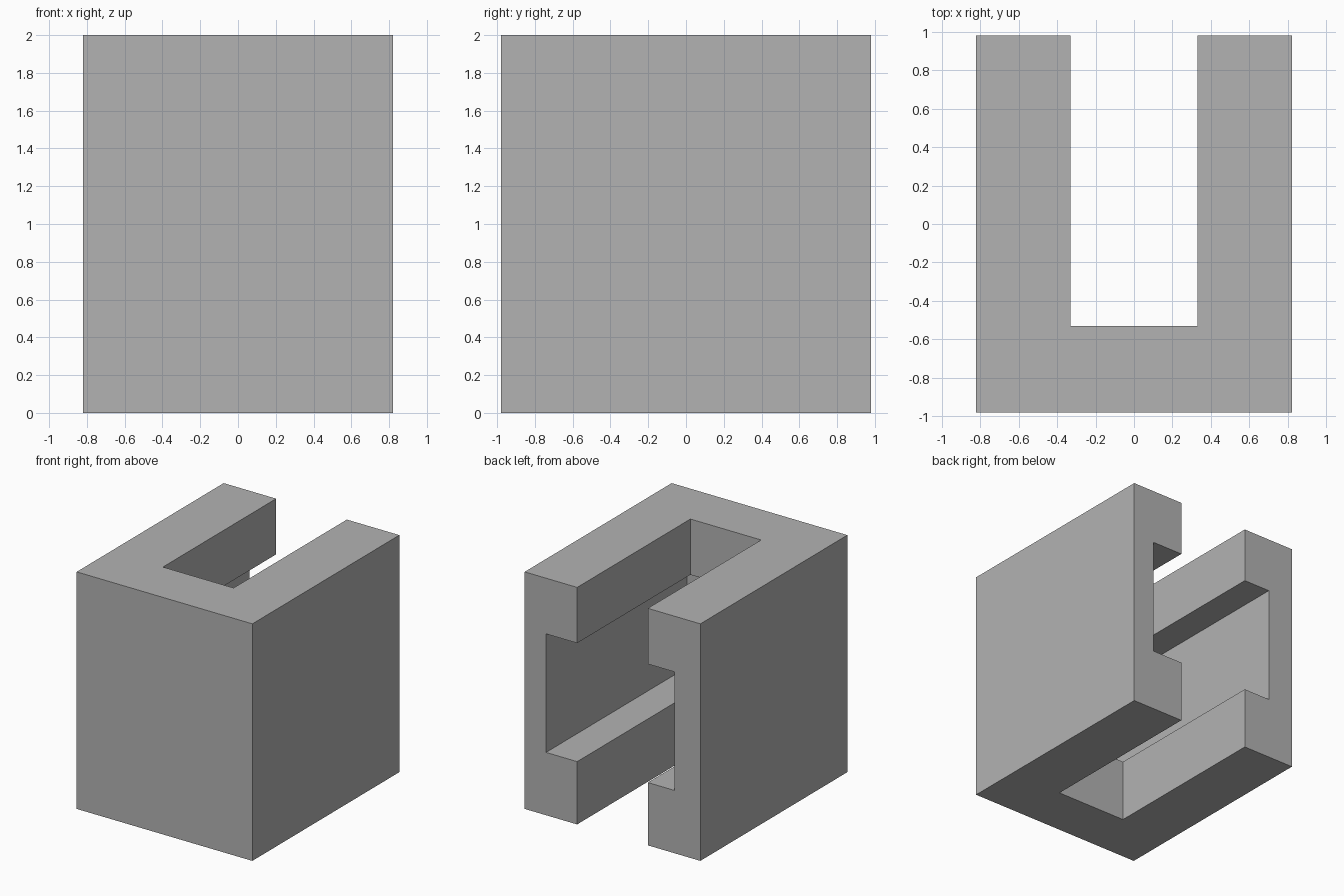
import bpy

default = bpy.data.objects.get("Cube")
if default:
    bpy.data.objects.remove(default, do_unlink=True)

grey = bpy.data.materials.new("plain_grey")
colour = (0.45, 0.45, 0.45, 1)
grey.use_nodes = True
grey.diffuse_color = colour
grey.node_tree.nodes["Principled BSDF"].inputs["Base Color"].default_value = colour


def box(name, low, high):
    """Axis-aligned box between two corners."""
    bpy.ops.mesh.primitive_cube_add(size=1)
    ob = bpy.context.object
    ob.name = name
    for v in ob.data.vertices:
        v.co = [(a + b) / 2 + c * (b - a) for a, b, c in zip(low, high, v.co)]
    ob.data.materials.append(grey)
    return ob


def cut(target, cutter):
    """Subtract the cutter from the target and discard it."""
    cutter.hide_render = True
    mod = target.modifiers.new("cut", 'BOOLEAN')
    mod.operation = 'DIFFERENCE'
    mod.solver = 'EXACT'
    mod.object = cutter
    bpy.context.view_layer.objects.active = target
    bpy.ops.object.modifier_apply(modifier=mod.name)
    bpy.data.objects.remove(cutter, do_unlink=True)


# Solid body
body = box("slotted_block", (-0.82, -0.98, 0), (0.82, 0.98, 2))

# Vertical slot, open at the back, top and bottom
cut(body, box("slot_cutter", (-0.33, -0.53, -0.5), (0.33, 1.5, 2.5)))

# Wider undercut groove inside the arms and the front wall, open at the back
cut(body, box("groove_cutter", (-0.58, -0.90, 0.53), (0.62, 1.4, 1.53)))
